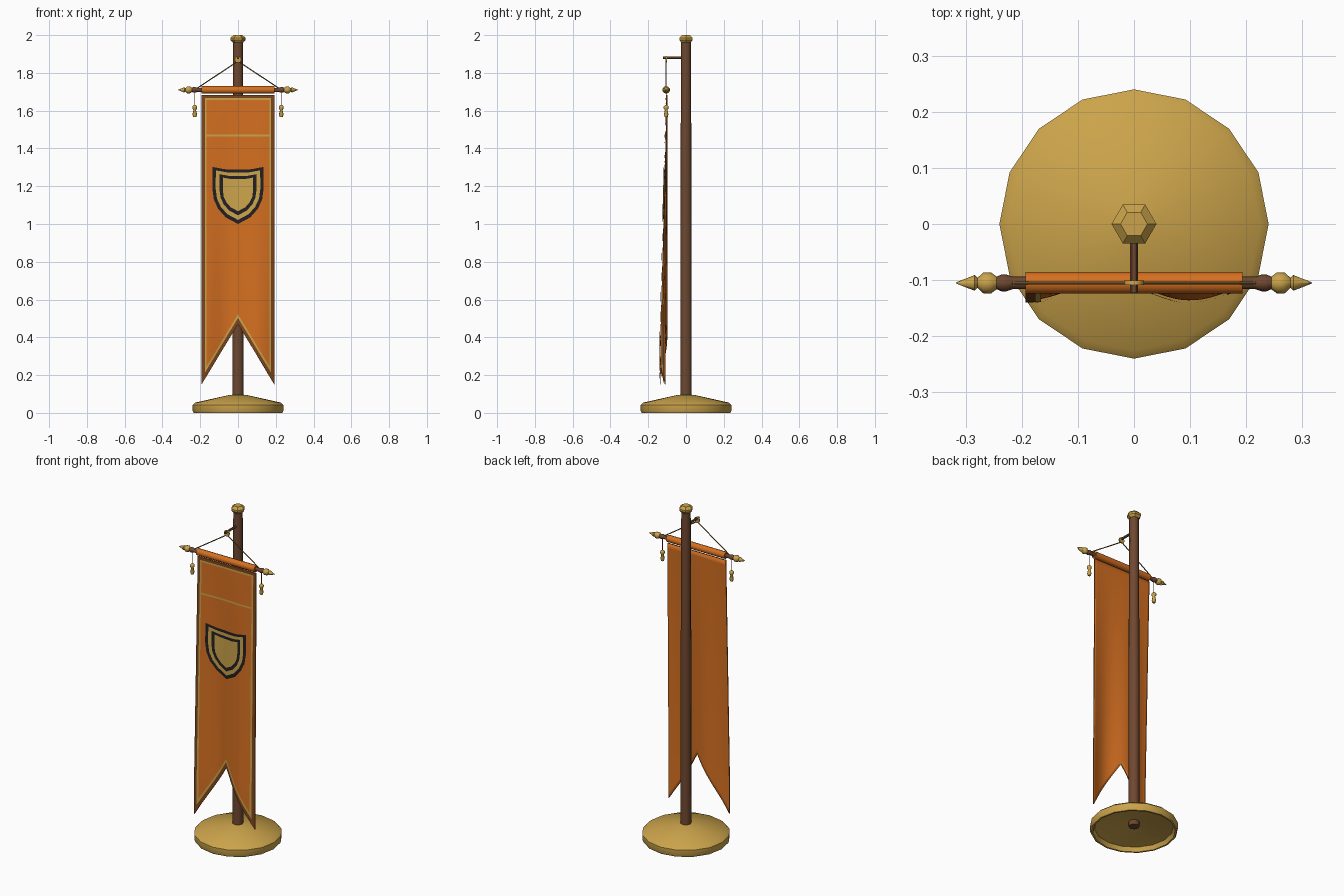
import bpy, bmesh, math
from mathutils import Vector, Matrix

if "Cube" in bpy.data.objects:
    bpy.data.objects.remove(bpy.data.objects["Cube"])


def material(name, rgb):
    m = bpy.data.materials.new(name)
    m.use_nodes = True
    m.diffuse_color = (*rgb, 1)
    m.node_tree.nodes["Principled BSDF"].inputs["Base Color"].default_value = (*rgb, 1)
    return m


GOLD = material("antique gold", (0.60, 0.37, 0.07))
ORANGE = material("orange cloth", (0.66, 0.16, 0.015))
WOOD = material("brown wood", (0.16, 0.065, 0.03))
HEM = material("dark hem", (0.20, 0.06, 0.012))
INK = material("charcoal", (0.016, 0.014, 0.016))
CORD = material("tan cord", (0.22, 0.13, 0.035))


def finish(name, bm, mat, smooth=None):
    mesh = bpy.data.meshes.new(name)
    bm.to_mesh(mesh)
    bm.free()
    mesh.materials.append(mat)
    ob = bpy.data.objects.new(name, mesh)
    bpy.context.collection.objects.link(ob)
    if smooth:
        bpy.ops.object.select_all(action="DESELECT")
        bpy.context.view_layer.objects.active = ob
        ob.select_set(True)
        bpy.ops.object.shade_smooth_by_angle(angle=math.radians(smooth))
    return ob


def lathe(name, profile, sides, mat, origin=(0, 0, 0), axis=(0, 0, 1), smooth=50):
    """Revolve (radius, height) pairs about an axis and cap the ends."""
    bm = bmesh.new()
    rings = [[bm.verts.new((r * math.cos(math.tau * i / sides),
                            r * math.sin(math.tau * i / sides), h))
              for i in range(sides)] for r, h in profile]
    for a, b in zip(rings, rings[1:]):
        for i in range(sides):
            j = (i + 1) % sides
            bm.faces.new((a[i], a[j], b[j], b[i]))
    bm.faces.new(rings[0][::-1])
    bm.faces.new(rings[-1])
    bmesh.ops.remove_doubles(bm, verts=bm.verts, dist=1e-5)
    bmesh.ops.recalc_face_normals(bm, faces=bm.faces)
    turn = Vector((0, 0, 1)).rotation_difference(Vector(axis)).to_matrix().to_4x4()
    bm.transform(Matrix.Translation(origin) @ turn)
    return finish(name, bm, mat, smooth)


def rod(name, a, b, radius, mat, sides=6):
    a, b = Vector(a), Vector(b)
    return lathe(name, [(radius, 0), (radius, (b - a).length)], sides, mat,
                 a, (b - a).normalized())


# Stand: hollow foot, pole and cap
lathe("base", [(0.02, 0.06), (0.215, 0.025), (0.225, 0), (0.235, 0), (0.24, 0.012),
               (0.24, 0.042), (0.225, 0.055), (0.045, 0.095), (0.02, 0.097)], 16, GOLD, smooth=30)
lathe("pole", [(0.03, 0.03), (0.03, 1.0), (0.026, 1.97)], 8, WOOD)
lathe("pole_cap", [(0.028, 1.96), (0.040, 1.974), (0.040, 1.985), (0.024, 2.0)], 6, GOLD, smooth=30)

# Hanging arm and crossbar
BAR_Y, BAR_Z, HALF = -0.105, 1.71, 0.193
rod("arm", (0, 0, 1.88), (0, -0.122, 1.88), 0.007, WOOD)
lathe("arm_ring", [(0.009, -0.004), (0.018, -0.004), (0.018, 0.004), (0.009, 0.004)],
      8, GOLD, (0, BAR_Y, 1.872), (0, 1, 0))
rod("crossbar", (-0.24, BAR_Y, BAR_Z), (0.24, BAR_Y, BAR_Z), 0.011, WOOD, 8)
rod("cloth_sleeve", (-HALF, BAR_Y, BAR_Z), (HALF, BAR_Y, BAR_Z), 0.02, ORANGE, 10)

for side, label in ((1, "left"), (-1, "right")):
    out = (side, 0, 0)
    start = (0, BAR_Y, BAR_Z)
    lathe(label + "_bar_knob", [(0.010, 0.212), (0.015, 0.228), (0.015, 0.236), (0.010, 0.248)],
          8, WOOD, start, out)
    lathe(label + "_bar_finial", [(0.010, 0.243), (0.019, 0.255), (0.019, 0.268), (0.009, 0.279),
                                  (0.014, 0.284), (0.001, 0.317)], 8, GOLD, start, out)
    rod(label + "_hanging_cord", (0, BAR_Y, 1.862), (side * 0.222, BAR_Y, 1.715), 0.003, CORD)
    # Tassel on a short cord
    x = side * 0.229
    rod(label + "_tassel_cord", (x, BAR_Y, 1.70), (x, BAR_Y, 1.62), 0.002, CORD)
    lathe(label + "_tassel", [(0.005, 1.63), (0.013, 1.622), (0.013, 1.612), (0.007, 1.603),
                              (0.012, 1.58), (0.008, 1.566)], 8, GOLD, (x, BAR_Y, 0))

# Banner cloth with folds that deepen downwards and a swallowtail end
TOP, TIP, NOTCH = 1.683, 0.15, 0.47
SLOPE = (NOTCH - TIP) / HALF


def fold(x, z, lift=0.0):
    depth = 0.034 * min(1, (TOP - z) / 1.3)
    wave = 0.5 + 0.5 * math.cos(math.tau * (x - 0.1) / 0.29)
    return Vector((x, BAR_Y + 0.003 - depth * wave - lift, z))


def cloth():
    cols, rows = 32, 48
    bm = bmesh.new()
    grid = []
    for i in range(cols + 1):
        x = HALF * (2 * i / cols - 1)
        low = NOTCH - SLOPE * abs(x)
        grid.append([bm.verts.new(fold(x, low + (TOP - low) * j / rows)) for j in range(rows + 1)])
    for a, b in zip(grid, grid[1:]):
        for j in range(rows):
            bm.faces.new((a[j], b[j], b[j + 1], a[j + 1]))
    ob = finish("banner_cloth", bm, ORANGE, 60)
    thick = ob.modifiers.new("thickness", "SOLIDIFY")
    thick.thickness = 0.003


cloth()


def band(name, outer, inner, mat, lift, steps=1):
    """Thin plate between two matching outlines, laid over the folds."""
    bm = bmesh.new()
    n = len(outer)
    rows = []
    for k in range(n):
        a, b = Vector(outer[k]), Vector(outer[(k + 1) % n])
        c, d = Vector(inner[k]), Vector(inner[(k + 1) % n])
        for s in range(steps):
            p, q = a.lerp(b, s / steps), c.lerp(d, s / steps)
            rows.append([bm.verts.new(fold(*p.lerp(q, t / 3), lift)) for t in range(4)])
    for k, row in enumerate(rows):
        nxt = rows[(k + 1) % len(rows)]
        for t in range(3):
            bm.faces.new((row[t], nxt[t], nxt[t + 1], row[t + 1]))
    bmesh.ops.remove_doubles(bm, verts=bm.verts, dist=1e-6)
    for f in bm.faces:
        f.normal_update()
        if f.normal.y > 0:
            f.normal_flip()
    finish(name, bm, mat, 60)


def hem_outline(d):
    rise = d * math.hypot(1, SLOPE)
    w, tip = HALF - d, TIP + rise + SLOPE * d
    return [(-w, TOP - d), (-w, tip), (0, NOTCH + rise), (w, tip), (w, TOP - d)]


band("dark_hem", hem_outline(0), hem_outline(0.017), HEM, 0.004, 30)
band("gold_trim", hem_outline(0.017), hem_outline(0.027), GOLD, 0.005, 30)
w = HALF - 0.027
band("gold_cross_stripe", [(-w, 1.474), (w, 1.474)], [(-w, 1.464), (w, 1.464)], GOLD, 0.005, 20)

# Shield emblem: nested outlines shrunk towards the middle
HALF_SHIELD = [(0, 1.288), (0.07, 1.29), (0.135, 1.302), (0.136, 1.19), (0.128, 1.13),
               (0.105, 1.08), (0.065, 1.035), (0, 1.0)]
SHIELD = HALF_SHIELD + [(-x, z) for x, z in HALF_SHIELD[-2:0:-1]]


def shield(scale):
    return [(x * scale, 1.165 + (z - 1.165) * scale) for x, z in SHIELD]


for name, big, small, mat in (("shield_outline", 1, 0.87, INK), ("shield_rim", 0.87, 0.72, GOLD),
                              ("shield_inner_line", 0.72, 0.59, INK),
                              ("shield_centre", 0.59, 0, GOLD)):
    band(name, shield(big), shield(small), mat, 0.006, 3)
